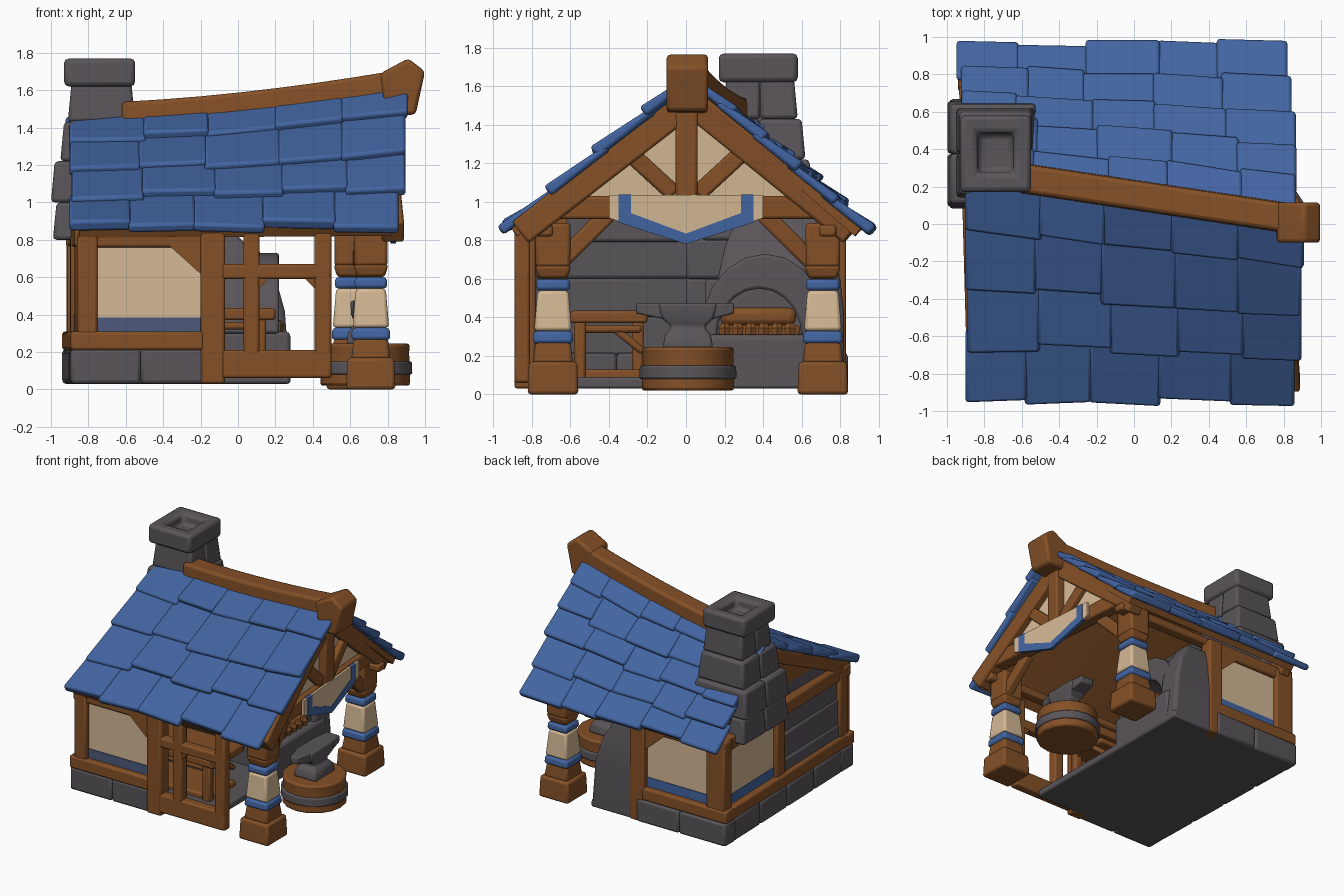
import bpy, bmesh, math, random
from mathutils import Vector as V

random.seed(4)
if "Cube" in bpy.data.objects:
    bpy.data.objects.remove(bpy.data.objects["Cube"])


def material(name, rgb):
    m = bpy.data.materials.new(name)
    m.use_nodes = True
    m.diffuse_color = (*rgb, 1)
    m.node_tree.nodes["Principled BSDF"].inputs["Base Color"].default_value = (*rgb, 1)
    return m


WOOD = material("brown wood", (.23, .08, .02))
STONE = material("grey stone", (.1, .09, .1))
BLUE = material("blue", (.055, .13, .36))
DULL_BLUE = material("dull blue", (.075, .1, .2))
CREAM = material("cream plaster", (.66, .48, .3))
SKEW = -.08  # the open gable runs slightly askew across y
parts = []


def loft(name, rings, mat, bevel=.015):
    """Skin a list of equal-length rings and cap both ends."""
    bm = bmesh.new()
    loops = [[bm.verts.new(p) for p in r] for r in rings]
    n = len(loops[0])
    for a, b in zip(loops, loops[1:]):
        for i in range(n):
            j = (i + 1) % n
            bm.faces.new((a[i], a[j], b[j], b[i]))
    bm.faces.new(loops[0][::-1])
    bm.faces.new(loops[-1])
    bmesh.ops.recalc_face_normals(bm, faces=bm.faces)
    me = bpy.data.meshes.new(name)
    bm.to_mesh(me)
    bm.free()
    me.materials.append(mat)
    ob = bpy.data.objects.new(name, me)
    bpy.context.collection.objects.link(ob)
    if bevel:
        mod = ob.modifiers.new("soft edges", 'BEVEL')
        mod.width, mod.segments, mod.limit_method = bevel, 2, 'ANGLE'
    parts.append(ob)


def rect(x0, x1, y0, y1, z):
    return [(x0, y0, z), (x1, y0, z), (x1, y1, z), (x0, y1, z)]


def box(name, x, y, z, mat, bevel=.015):
    y = sorted(y)
    loft(name, [rect(*x, *y, z[0]), rect(*x, *y, z[1])], mat, bevel)


def beam(name, a, b, normal, wn, wt, mat=WOOD):
    """Square timber from a to b; wn is its size along normal."""
    a, b, n = V(a), V(b), V(normal)
    t = (b - a).cross(n).normalized() * wt / 2
    n = n * wn / 2
    loft(name, [[p + n + t, p + n - t, p - n - t, p - n + t] for p in (a, b)], mat)


def gable_beam(name, x, a, b, wx, wt):
    """Timber of the open gable between two (y, z) points."""
    beam(name, (x + SKEW * a[0], *a), (x + SKEW * b[0], *b), (1, 0, 0), wx, wt)


def plate_x(name, pts, x0, x1, mat, bevel=0, skew=0):
    """Extrude a (y, z) outline along x."""
    loft(name, [[(x + skew * y, y, z) for y, z in pts] for x in (x0, x1)], mat, bevel)


def left_face(y):
    return -.915 - .028 * y


def side(name, y, z, inset, depth, mat, bevel=.015):
    """Piece of the left end wall, which is a little askew."""
    rings = []
    for v in y:
        x = left_face(v) + inset
        rings.append([(x, v, z[0]), (x + depth, v, z[0]), (x + depth, v, z[1]), (x, v, z[1])])
    loft(name, rings, mat, bevel)


# Roof: a sagging, slightly skewed ridge drives both slopes
def ridge(x):
    return .02 + .15 * (.9 - x), 1.445 + .185 * (max(0, x + .9) / 1.8) ** 1.7


def slope(s, x, t, lift):
    ry, rz = ridge(x)
    ey, ez = s * .925, .845
    d = V((0, ry - ey, rz - ez))
    n = V((0, -d.z, d.y)).normalized() * -s
    return V((x, ey, ez)) + d * t + n * lift


COLS = 5
for s, face, rows, left, right in ((-1, "front", 4, -.89, .86), (1, "back", 5, -.91, .82)):
    loft(face + "_roof_deck", [[slope(s, x, .02, -.05), slope(s, x, 1, -.05), slope(s, x, 1, .01),
         slope(s, x, .02, .01)] for x in (-.85, -.4, 0, .4, right - .04)], WOOD, 0)
    for r in range(rows):
        t0, t1 = r / rows, min(1, (r + 1) / rows + .05)
        xl = left - (.03 if s > 0 and r == 0 else 0) + random.uniform(-.01, .01)
        xr = right + .06 * t0 + random.uniform(-.01, .02)
        shift = random.uniform(-.06, .06)
        xs = [xl] + [xl + (xr - xl) * c / COLS + shift + random.uniform(-.03, .03)
                     for c in range(1, COLS)] + [xr]
        for x0, x1 in zip(xs, xs[1:]):
            tb = t0 + random.uniform(-.03, .015)
            lift = random.uniform(.05, .07)
            skew = random.uniform(-.02, .02)
            loft(face + "_roof_tile",
                 [[slope(s, x, tb + k, 0), slope(s, x, t1, -.01), slope(s, x, t1, .025),
                   slope(s, x, tb + k, lift)] for x, k in ((x0 - .006, skew), (x1 + .006, 0))],
                 BLUE, .018)

# Ridge beam and its heavy end block
rings = []
for i in range(8):
    x = -.62 + i * .21
    y, z = ridge(x)
    rings.append([(x, y - .085, z - .1), (x, y + .085, z - .1), (x, y + .075, z + .085), (x, y - .075, z + .085)])
loft("ridge_beam", rings, WOOD, .02)
head = [(.79, 1.46), (.76, 1.69), (.91, 1.77), (1, 1.7), (.95, 1.47)]
loft("ridge_end_block", [[(x, y, z) for x, z in head] for y in (-.1, .115)], WOOD, .02)

# Chimney in tapering courses, with a solid core and hollow cap
loft("chimney_core", [rect(-.95, -.55, .14, .61, .8), rect(-.88, -.58, .22, .55, 1.64)], STONE, 0)
for z0, z1, x0, x1, y0, y1 in [(.8, 1.0, -.99, -.5, .08, .67), (1.0, 1.22, -1, -.51, .09, .66),
                               (1.22, 1.43, -.95, -.53, .14, .62), (1.43, 1.64, -.91, -.55, .19, .58)]:
    k = .02
    ym = (y0 + y1) / 2
    for a, b in ((y0, ym), (ym, y1)):
        loft("chimney_course", [rect(x0, x1, a, b, z0), rect(x0 + k, x1 - k, a + k * (a == y0),
             b - k * (b == y1), z1)], STONE, .02)
loft("chimney_cap", [rect(-.93, -.55, .17, .58, 1.62), rect(-.93, -.55, .17, .58, 1.77),
     rect(-.84, -.64, .27, .49, 1.765), rect(-.83, -.65, .28, .48, 1.68)], STONE, .025)

# Stone floor and footing blocks
box("floor_slab", (-.87, .28), (-.82, .82), (.03, .09), STONE)
for s, out, corner in ((-1, .88, -.895), (1, .84, -.94)):
    for x0, x1 in ((corner, -.52), (-.52, -.14)):
        box("footing_block", (x0, x1), (s * .7, s * out), (.03, .215), STONE, .02)
for i in range(4):
    y = -.72 + i * .36
    side("side_footing_block", (y, y + .36), (.03, .215), 0, .2, STONE, .02)

# Timber bays at front and back, mirrored
for s, out, corner, stripe in ((-1, .89, -.895, DULL_BLUE), (1, .83, -.94, BLUE)):
    box("bay_post", (-.2, -.07), (s * (out - .11), s * out), (.03, .85), WOOD)
    box("bay_corner_post", (-.86, -.75), (s * (out - .11), s * (out - .01)), (.27, .84), WOOD)
    box("bay_sill", (corner, -.18), (s * (out - .11), s * out), (.21, .31), WOOD)
    box("bay_head", (corner + .02, -.1), (s * (out - .12), s * (out - .02)), (.76, .86), WOOD)
    box("eave_beam", (-.86, .86 if s < 0 else .78), (s * .69, s * .78), (.82, .88), WOOD)
    box("bay_plaster", (-.8, -.15), (s * (out - .09), s * (out - .05)), (.38, .8), CREAM, 0)
    box("bay_blue_stripe", (-.8, -.15), (s * (out - .095), s * (out - .045)), (.3, .385), stripe, 0)
    loft("bay_corner_gusset", [[(-.38, y, .78), (-.18, y, .78), (-.18, y, .6)]
         for y in (s * (out - .08), s * (out - .02))], WOOD, 0)

# Left end wall: plaster bay behind, stone bay in front, timber gable
side("side_sill", (-.86, .82), (.21, .31), 0, .1, WOOD)
side("side_head", (-.86, .82), (.76, .87), .025, .1, WOOD)
for y in (-.84, .0, .71):
    side("side_post", (y, y + .11), (.27, .82), .02, .09, WOOD)
side("side_plaster", (.08, .76), (.38, .8), .055, .04, CREAM, 0)
side("side_blue_stripe", (.08, .76), (.3, .385), .05, .045, BLUE, 0)
for i in range(3):
    z = (.2 + .2 * i, .41 + .2 * i)
    side("side_stone_course", (-.78, .05), z, .035 + .01 * i, .12, STONE, .02)
    side("inner_stone_course", (.0, .72), z, .1, .11 + .02 * i, STONE, .02)
box("upper_stone_wall", (-.82, -.7), (-.62, .72), (.79, .98), STONE, .02)
plate_x("left_gable", [(-.8, .82), (.82, .82), (.28, 1.37)], -.82, -.77, WOOD)
for s in (-1, 1):
    beam("left_rafter", (-.82, s * .86, .83), (-.82, .28, 1.37), (1, 0, 0), .09, .11)

# Open front gable: rafters, tie, king post, braces and plaster
plate_x("gable_plaster", [(-.58, 1.0), (.58, 1.0), (.03, 1.49)], .73, .76, CREAM, 0, SKEW)
gable_beam("tie_beam", .75, (-.68, .97), (.68, .97), .11, .12)
box("king_post", (.7, .83), (-.055, .06), (1.0, 1.53), WOOD)
for s in (-1, 1):
    gable_beam("gable_rafter", .76, (s * .86, .84), (.02, 1.52), .12, .14)
    gable_beam("gable_brace", .77, (s * .06, 1.04), (s * .31, 1.27), .07, .09)
    gable_beam("pillar_brace", .7, (s * .66, .68), (s * .4, .94), .07, .09)

# Hanging banner with blue trim
plate_x("banner", [(-.4, 1.035), (.4, 1.035), (.4, .915), (0, .785), (-.4, .915)], .82, .84, CREAM, 0, SKEW)
plate_x("banner_hem", [(-.35, .965), (0, .835), (.35, .965), (.35, .893), (0, .78), (-.35, .893)],
        .816, .844, BLUE, 0, SKEW)
for s in (-1, 1):
    plate_x("banner_stripe", [(s * .285, 1.037), (s * .35, 1.037), (s * .35, .94), (s * .285, .92)],
            .816, .844, BLUE, 0, SKEW)

# Pillars with banded plaster wraps
for name, cx, cy in (("front_pillar", .71, -.69), ("back_pillar", .605, .71)):
    for z0, z1, h0, h1, mat in [(0, .17, .132, .125, WOOD), (.16, .28, .105, .09, WOOD),
                                (.265, .33, .105, .1, BLUE), (.33, .54, .098, .08, CREAM),
                                (.54, .6, .088, .086, BLUE), (.6, .67, .075, .095, WOOD),
                                (.66, .89, .09, .09, WOOD)]:
        loft(name, [rect(cx - h, cx + h, cy - h, cy + h, z) for z, h in ((z0, h0), (z1, h1))], mat, .018)

# Front railing frame
FY = (-.89, -.81)
for x, z in (((-.09, .5), (.06, .21)), ((-.09, .5), (.59, .67)),
             ((.03, .115), (.06, .84)), ((.41, .5), (.06, .84))):
    box("front_frame", x, FY, z, WOOD)
for x, d in ((.1, .07), (.42, -.07)):
    loft("frame_gusset", [[(x, y, .6), (x + d, y, .6), (x, y, .53)] for y in (-.88, -.82)], WOOD, 0)


# Stump with iron band
def disc(cx, cy, r, z, n=16):
    return [(cx + r * math.cos(math.tau * i / n), cy + r * math.sin(math.tau * i / n), z) for i in range(n)]


SX, SY = .68, .01
loft("stump", [disc(SX, SY, .24, .02), disc(SX, SY, .235, .2), disc(SX, SY, .24, .245)], WOOD)
loft("stump_band", [disc(SX, SY, .252, .08), disc(SX, SY, .25, .15)], STONE, .01)

# Anvil
loft("anvil", [rect(SX - a, SX + a, SY - b, SY + b, z) for z, a, b in
     ((.24, .1, .13), (.31, .09, .12), (.35, .055, .085), (.4, .075, .14), (.475, .08, .15))], STONE)
for s, w, tip in ((-1, .03, .27), (1, .06, .24)):
    loft("anvil_horn", [[(SX - a, SY + s * y, z0), (SX + a, SY + s * y, z0), (SX + a, SY + s * y, .475),
         (SX - a, SY + s * y, .475)] for y, a, z0 in ((.12, .07, .39), (tip, w, .42))], STONE, .01)

# Forge: hearth, stone arch facing the open end, and hood
box("hearth", (-.7, .28), (.1, .74), (.04, .31), STONE, .025)
arc = [math.pi * i / 10 for i in range(11)]
outer = [(.41 + .34 * math.cos(a), .3 + .43 * math.sin(a)) for a in arc]
inner = [(.38 + .22 * math.cos(a), .3 + .25 * math.sin(a)) for a in reversed(arc)]
plate_x("forge_arch", outer + inner, -.1, .22, STONE, .015)
box("forge_back", (-.7, -.08), (.1, .72), (.3, .6), STONE, .02)
loft("forge_side", [rect(-.1, .28, .62, .82, .04), rect(-.1, .25, .62, .82, .42),
     rect(-.1, .2, .62, .8, .6), rect(-.1, .1, .62, .77, .76)], STONE, .025)
loft("forge_hood", [rect(-.75, .14, .16, .72, .58), rect(-.75, .06, .2, .72, .76),
     rect(-.78, -.2, .3, .66, 1.02)], STONE, .02)
box("forge_bed", (-.08, .2), (.17, .59), (.3, .36), WOOD)
box("forge_embers", (-.08, .08), (.18, .57), (.36, .45), WOOD, .03)
for i in range(6):
    loft("coal_lump", [disc(.21, .2 + i * .068, r, z, 6) for z, r in ((.31, .03), (.345, .036), (.37, .02))], WOOD, 0)

# Work bench
box("bench_top", (-.65, .2), (-.6, -.2), (.37, .435), WOOD)
box("bench_apron", (-.6, .14), (-.57, -.23), (.32, .36), WOOD)
box("bench_rail", (-.6, .14), (-.56, -.22), (.07, .13), WOOD)
for x, y in ((-.6, -.58), (.08, -.58), (-.6, -.28)):
    box("bench_leg", (x, x + .07), (y, y + .06), (.07, .38), WOOD)
beam("bench_brace", (.11, -.38, .35), (.11, -.22, .22), (1, 0, 0), .05, .04)

# Smooth shading with sharp edges kept
bpy.ops.object.select_all(action='DESELECT')
for ob in parts:
    ob.select_set(True)
bpy.context.view_layer.objects.active = parts[0]
bpy.ops.object.shade_smooth_by_angle(angle=math.radians(35))
